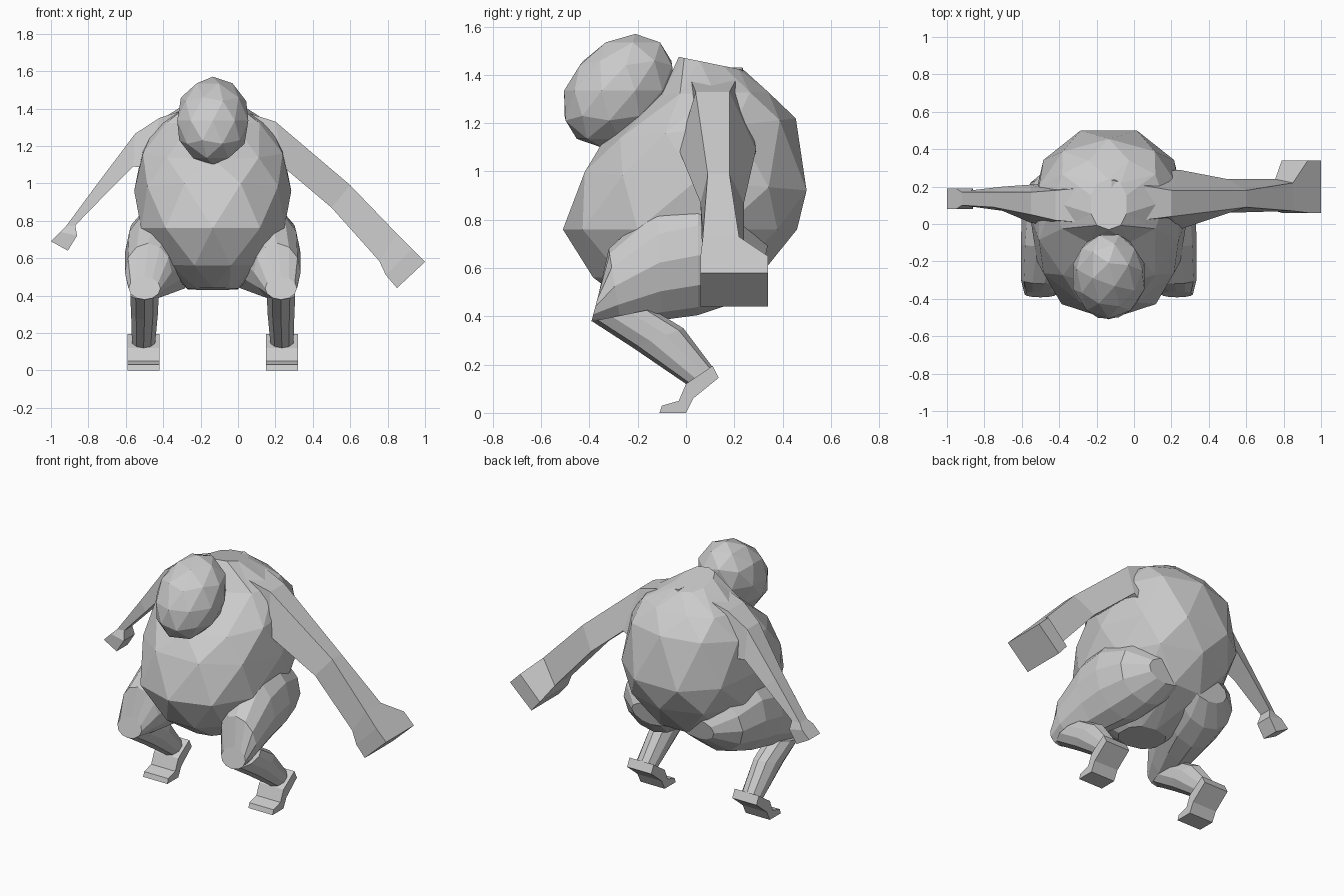
import bpy, bmesh, math
from mathutils import Vector, Matrix

MID = -0.135  # x of the body's symmetry plane


def skin(name, rings, stagger=False):
    """Join equal-length point rings into a closed flat-shaded object."""
    bm = bmesh.new()
    vs = [[bm.verts.new(p) for p in r] for r in rings]
    n = len(vs[0])
    for k in range(len(vs) - 1):
        a, b = vs[k], vs[k + 1]
        for i in range(n):
            j = (i + 1) % n
            if not stagger:
                bm.faces.new((a[i], a[j], b[j], b[i]))
            elif k % 2 == 0:
                bm.faces.new((a[i], a[j], b[i]))
                bm.faces.new((a[j], b[j], b[i]))
            else:
                bm.faces.new((a[i], b[j], b[i]))
                bm.faces.new((a[i], a[j], b[j]))
    bm.faces.new(vs[0])
    bm.faces.new(vs[-1])
    bmesh.ops.recalc_face_normals(bm, faces=bm.faces)
    me = bpy.data.meshes.new(name)
    bm.to_mesh(me)
    bm.free()
    ob = bpy.data.objects.new(name, me)
    bpy.context.collection.objects.link(ob)
    return ob


def full(v, power):
    return math.copysign(abs(v) ** power, v)


def oval(y0, z0, y1, z1, x, hw, n, turn=0.0, power=1.0):
    """Oval ring spanning two yz points, hw wide; power < 1 is fuller."""
    c = Vector((x, (y0 + y1) / 2, (z0 + z1) / 2))
    u = Vector((0, (y0 - y1) / 2, (z0 - z1) / 2))
    w = Vector((hw, 0, 0))
    return [c + u * full(math.cos(t), power) + w * full(math.sin(t), power)
            for t in (2 * math.pi * (i + turn) / n for i in range(n))]


def limb_ring(xt, zt, t0, t1, xb, zb, b0, b1):
    """Four-sided arm section: upper edge and lower edge."""
    return [(xt, t0, zt), (xt, t1, zt), (xb, b1, zb), (xb, b0, zb)]


# Body: front point, back point, half width
body = [
    (-0.22, 0.44, 0.04, 0.43, 0.14),
    (-0.40, 0.56, 0.33, 0.58, 0.27),
    (-0.51, 0.76, 0.46, 0.76, 0.40),
    (-0.44, 1.00, 0.52, 0.92, 0.42),
    (-0.34, 1.13, 0.455, 1.22, 0.39),
    (-0.11, 1.32, 0.35, 1.33, 0.30),
    (-0.03, 1.475, 0.24, 1.42, 0.10),
]
skin("body", [oval(y0, z0, y1, z1, MID, hw, 10, 0.5 * (k % 2), 0.87)
              for k, (y0, z0, y1, z1, hw) in enumerate(body)], stagger=True)

# Head, leaning forward at the chin
bpy.ops.mesh.primitive_ico_sphere_add(subdivisions=2, radius=1)
head = bpy.context.object
head.name = "head"
lean = Matrix.Identity(4)
lean[1][2] = 0.3
head.data.transform(Matrix.Translation((MID, -0.28, 1.335)) @ lean
                    @ Matrix.Diagonal((0.2, 0.225, 0.235, 1)))

# Large arm with flared square hand
skin("large_arm", [limb_ring(*r) for r in (
    (-0.12, 1.43, 0.00, 0.235, 0.10, 1.00, 0.00, 0.28),
    (0.20, 1.33, 0.04, 0.18, 0.24, 1.09, -0.03, 0.29),
    (0.60, 0.99, 0.09, 0.18, 0.50, 0.87, 0.06, 0.24),
    (0.85, 0.73, 0.07, 0.22, 0.755, 0.585, 0.07, 0.24),
    (0.93, 0.65, 0.06, 0.34, 0.79, 0.51, 0.06, 0.34),
    (1.00, 0.58, 0.06, 0.34, 0.85, 0.44, 0.06, 0.34))])

# Thin arm with small hand
skin("thin_arm", [limb_ring(*r) for r in (
    (-0.20, 1.42, 0.00, 0.20, -0.35, 1.00, 0.00, 0.25),
    (-0.42, 1.35, 0.02, 0.18, -0.48, 1.08, -0.01, 0.21),
    (-0.55, 1.265, 0.05, 0.17, -0.56, 1.09, 0.01, 0.21),
    (-0.75, 1.00, 0.09, 0.17, -0.70, 0.95, 0.07, 0.20),
    (-0.92, 0.77, 0.10, 0.17, -0.87, 0.775, 0.10, 0.18),
    (-0.95, 0.74, 0.08, 0.19, -0.86, 0.72, 0.08, 0.19),
    (-1.00, 0.69, 0.08, 0.19, -0.91, 0.64, 0.08, 0.19))])

# Legs: upper point, lower point, offset from the middle, half width
thigh = [
    (-0.36, 0.50, -0.392, 0.378, 0.365, 0.085),
    (-0.32, 0.68, -0.27, 0.37, 0.345, 0.125),
    (-0.12, 0.86, -0.10, 0.385, 0.295, 0.175),
    (0.05, 0.90, 0.05, 0.405, 0.255, 0.21),
    (0.24, 0.82, 0.20, 0.455, 0.22, 0.20),
    (0.34, 0.70, 0.31, 0.56, 0.16, 0.13),
]
shin = [
    (-0.14, 0.43, -0.39, 0.38, 0.365, 0.08),
    (-0.01, 0.35, -0.22, 0.27, 0.365, 0.075),
    (0.11, 0.19, 0.00, 0.12, 0.37, 0.065),
]
foot = [(-0.11, 0), (-0.10, 0.03), (-0.03, 0.05), (0, 0.12), (0.11, 0.195),
        (0.135, 0.145), (0.03, 0.06), (0, 0)]
for side, s in (("left", -1), ("right", 1)):
    for part, rings, n in (("thigh", thigh, 12), ("shin", shin, 10)):
        skin(f"{side}_{part}", [oval(*r[:4], MID + s * r[4], r[5], n) for r in rings])
    skin(f"{side}_foot", [[(MID + s * x, y, z) for y, z in foot]
                          for x in (0.285, 0.455)])
